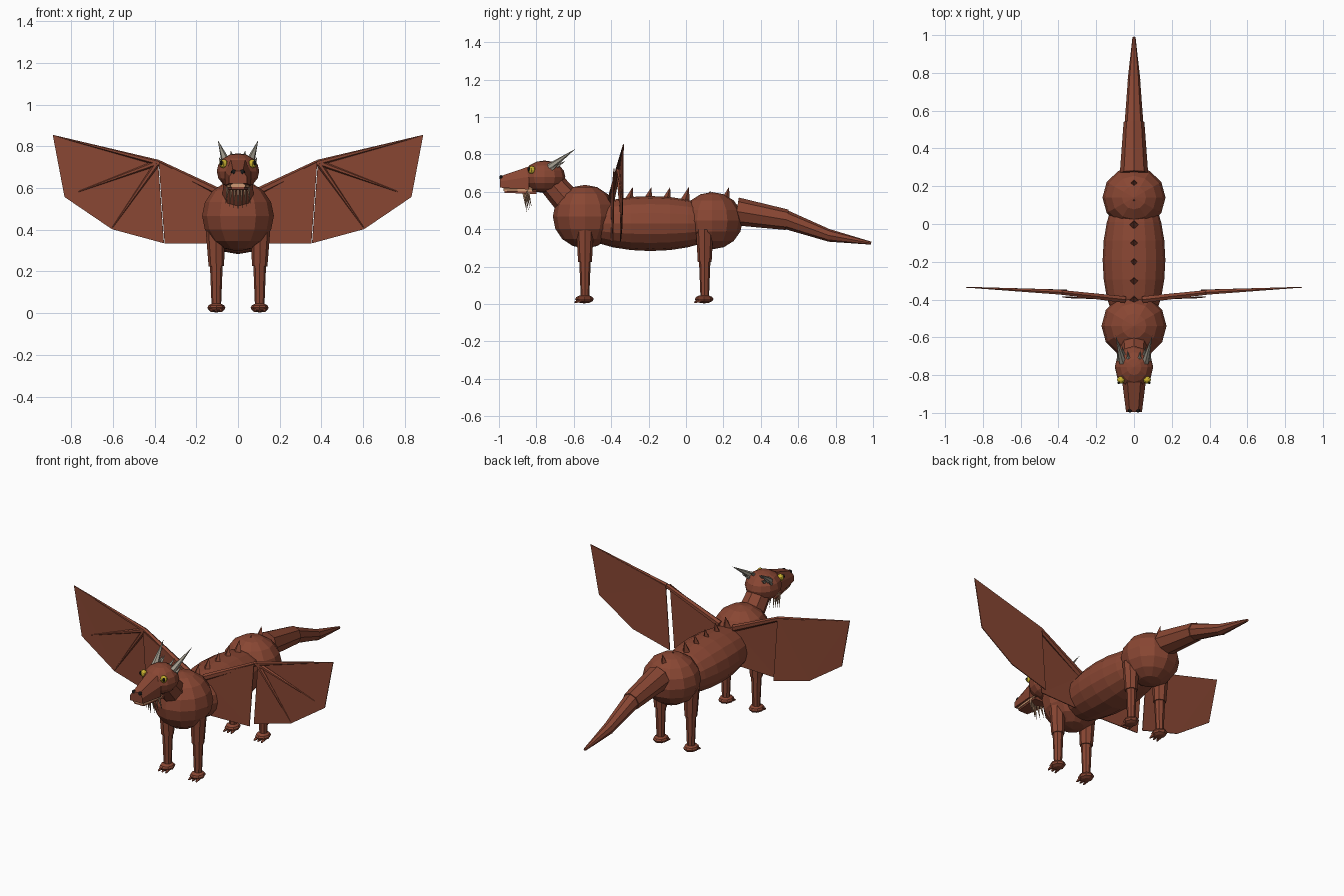
import bpy, bmesh, math
from mathutils import Vector, Matrix

if "Cube" in bpy.data.objects:
    bpy.data.objects.remove(bpy.data.objects["Cube"])


def material(name, rgb):
    m = bpy.data.materials.new(name)
    m.use_nodes = True
    m.diffuse_color = (*rgb, 1)
    m.node_tree.nodes["Principled BSDF"].inputs["Base Color"].default_value = (*rgb, 1)
    return m


HIDE = material("red brown hide", (0.25, 0.062, 0.033))
HORN = material("grey horn", (0.36, 0.33, 0.27))
BEARD = material("tan beard", (0.42, 0.24, 0.14))
MOUTH = material("peach mouth", (0.65, 0.33, 0.18))
EYE = material("yellow eye", (0.6, 0.45, 0.03))
DARK = material("black", (0.01, 0.01, 0.01))


def finish(bm, name, mat):
    bmesh.ops.recalc_face_normals(bm, faces=bm.faces)
    mesh = bpy.data.meshes.new(name)
    bm.to_mesh(mesh)
    bm.free()
    mesh.materials.append(mat)
    ob = bpy.data.objects.new(name, mesh)
    bpy.context.collection.objects.link(ob)
    return ob


def ball(name, centre, radii, mat=HIDE, seg=12, rings=8, along_y=False):
    bm = bmesh.new()
    bmesh.ops.create_uvsphere(bm, u_segments=seg, v_segments=rings, radius=1)
    if along_y:
        bmesh.ops.rotate(bm, verts=bm.verts, matrix=Matrix.Rotation(math.pi / 2, 3, "X"))
    bmesh.ops.scale(bm, verts=bm.verts, vec=radii)
    bmesh.ops.translate(bm, verts=bm.verts, vec=centre)
    return finish(bm, name, mat)


def tube(name, start, end, r1, r2, mat=HIDE, sides=8):
    a, b = Vector(start), Vector(end)
    bm = bmesh.new()
    bmesh.ops.create_cone(bm, cap_ends=True, segments=sides, radius1=r1, radius2=r2,
                          depth=(b - a).length)
    turn = (b - a).to_track_quat("Z", "Y").to_matrix().to_4x4()
    bmesh.ops.transform(bm, verts=bm.verts, matrix=Matrix.Translation((a + b) / 2) @ turn)
    return finish(bm, name, mat)


def plate(name, points, mat=HIDE):
    bm = bmesh.new()
    bm.faces.new([bm.verts.new(p) for p in points])
    bmesh.ops.triangulate(bm, faces=bm.faces)
    ob = finish(bm, name, mat)
    mod = ob.modifiers.new("thickness", "SOLIDIFY")
    mod.thickness, mod.offset = 0.005, 0
    return ob


def loft(name, rings, mat=HIDE):
    # rings of (y, half width, bottom, top) joined into a tapered box with bevelled top
    bm = bmesh.new()
    loops = []
    for y, w, lo, hi in rings:
        mid = lo + (hi - lo) * 0.55
        shape = [(-w, lo), (w, lo), (w, mid), (w * 0.55, hi), (-w * 0.55, hi), (-w, mid)]
        loops.append([bm.verts.new((x, y, z)) for x, z in shape])
    for p, q in zip(loops, loops[1:]):
        for i in range(len(p)):
            j = (i + 1) % len(p)
            bm.faces.new((p[i], p[j], q[j], q[i]))
    bm.faces.new(loops[0])
    bm.faces.new(loops[-1])
    return finish(bm, name, mat)


# Body
ball("chest", (0, -0.54, 0.467), (0.172, 0.172, 0.17))
ball("belly", (0, -0.19, 0.43), (0.166, 0.4, 0.147), seg=16, rings=12, along_y=True)
ball("hips", (0, 0.14, 0.445), (0.167, 0.163, 0.153))

# Tail
tube("tail_base", (0, 0.27, 0.495), (0, 0.54, 0.45), 0.075, 0.055)
tube("tail_middle", (0, 0.53, 0.452), (0, 0.77, 0.364), 0.05, 0.032)
tube("tail_tip", (0, 0.76, 0.367), (0, 0.99, 0.325), 0.034, 0.008)

# Back spines
for y in (-0.4, -0.3, -0.2, -0.1, 0, 0.115, 0.215):
    top = 0.605 if y == 0.115 else 0.625
    tube("back_spine", (0, y - 0.005, 0.55), (0, y + 0.015, top), 0.026, 0, sides=4)

# Neck and head
tube("neck", (0, -0.6, 0.51), (0, -0.74, 0.67), 0.078, 0.068)
ball("head", (0, -0.757, 0.68), (0.102, 0.112, 0.087))
loft("snout", [(-0.995, 0.042, 0.622, 0.682), (-0.84, 0.062, 0.612, 0.735)])
loft("mouth", [(-0.975, 0.036, 0.605, 0.624), (-0.82, 0.054, 0.6, 0.624)], MOUTH)
loft("lower_jaw", [(-0.97, 0.032, 0.594, 0.61), (-0.8, 0.055, 0.588, 0.61)])

# Beard spikes
for i in range(7):
    x = (i - 3) * 0.02
    drop = 0.115 - abs(i - 3) * 0.012
    tube("beard_spike", (x * 0.8, -0.87 + abs(x) * 0.4, 0.605),
         (x, -0.85 + abs(x) * 0.4, 0.6 - drop), 0.009, 0, BEARD, 5)

# Legs
for front, y in (("front", -0.54), ("hind", 0.1)):
    for side, s in (("left", 1), ("right", -1)):
        leg = f"{front}_{side}_"
        tube(leg + "thigh", (s * 0.108, y, 0.4), (s * 0.104, y, 0.225), 0.047, 0.037)
        tube(leg + "shin", (s * 0.104, y, 0.24), (s * 0.104, y, 0.04), 0.031, 0.023)
        ball(leg + "foot", (s * 0.104, y - 0.003, 0.026), (0.043, 0.05, 0.023), seg=8, rings=6)
        for t in (-1, 0, 1):
            tube(leg + "toe", (s * 0.104 + t * 0.02, y - 0.02, 0.02),
                 (s * 0.104 + t * 0.026, y - 0.055, 0.008), 0.014, 0.004, sides=5)

for side, s in (("left", 1), ("right", -1)):
    # Horns, crest, eyes and nostrils
    tube(side + "_horn", (s * 0.06, -0.73, 0.73), (s * 0.097, -0.59, 0.83), 0.021, 0, HORN, 6)
    for x, y, z in ((0.03, -0.71, 0.75), (0.055, -0.69, 0.735), (0.08, -0.72, 0.72)):
        tube(side + "_crest", (s * x, y, z), (s * x * 1.15, y + 0.045, z + 0.03),
             0.01, 0, HORN, 5)
    ball(side + "_eye", (s * 0.069, -0.825, 0.717), (0.021, 0.021, 0.021), EYE, 8, 6)
    ball(side + "_pupil", (s * 0.08, -0.84, 0.721), (0.008, 0.008, 0.012), DARK, 6, 4)
    ball(side + "_nostril", (s * 0.021, -0.988, 0.676), (0.013, 0.01, 0.013), DARK, 8, 6)

    # Wings
    elbow = (s * 0.385, -0.362, 0.722)
    tip = (s * 0.888, -0.335, 0.853)
    plate(side + "_inner_membrane", [(s * 0.05, -0.4, 0.56), (s * 0.38, -0.385, 0.725),
                                     (s * 0.352, -0.39, 0.335), (s * 0.05, -0.4, 0.335)])
    plate(side + "_outer_membrane", [(s * 0.383, -0.35, 0.725), tip, (s * 0.832, -0.338, 0.557),
                                     (s * 0.605, -0.343, 0.403), (s * 0.355, -0.35, 0.335)])
    tube(side + "_wing_arm", (s * 0.05, -0.4, 0.56), elbow, 0.02, 0.014, sides=6)
    for end in (tip, (s * 0.765, -0.342, 0.583), (s * 0.603, -0.345, 0.41)):
        tube(side + "_wing_finger", elbow, end, 0.014, 0.002, sides=6)
